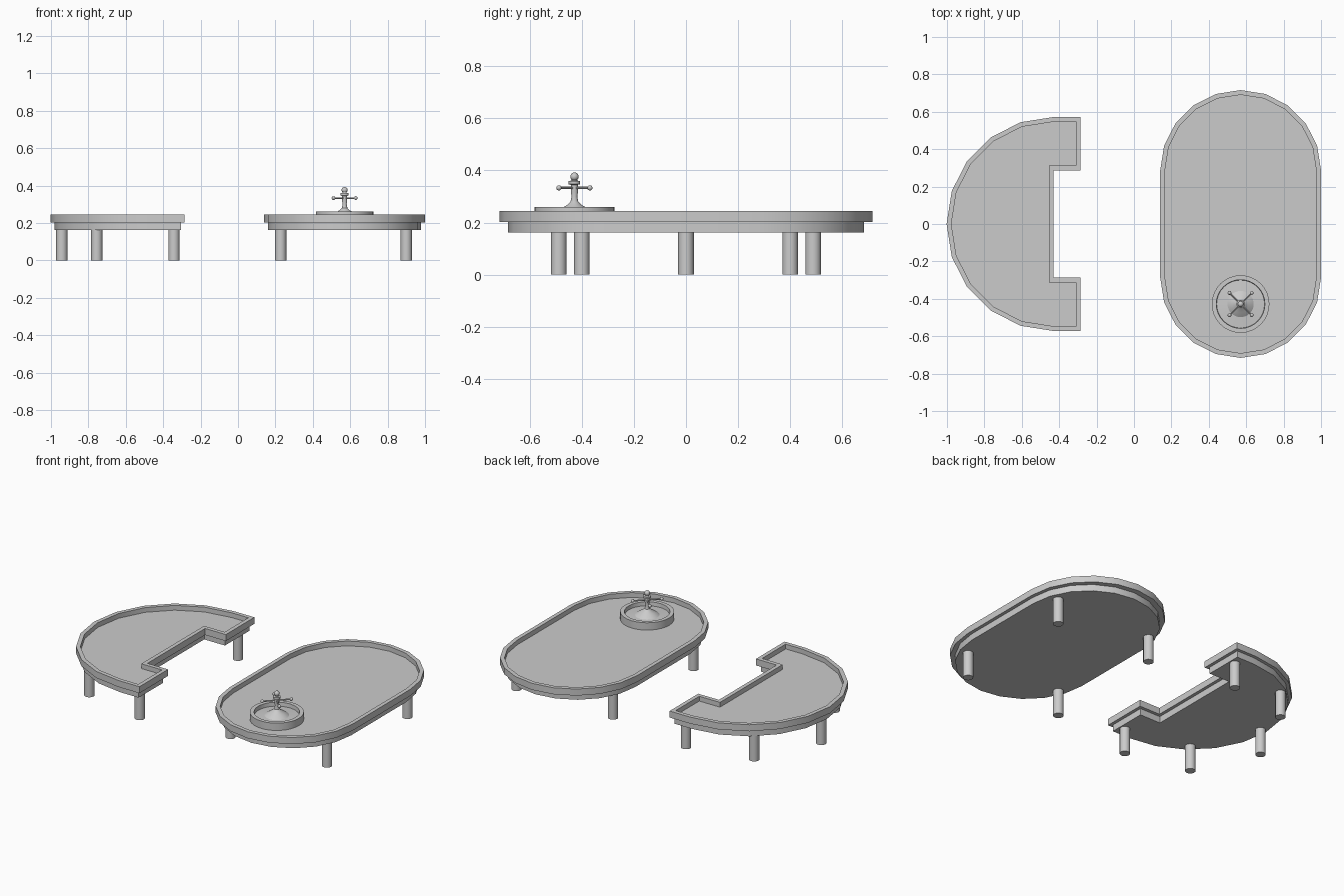
import bpy, bmesh
from math import sin, cos, pi, radians
from mathutils import Matrix, Vector

if "Cube" in bpy.data.objects:
    bpy.data.objects.remove(bpy.data.objects["Cube"])

grey = bpy.data.materials.new("plain grey")
grey.use_nodes = True
grey.diffuse_color = (0.6, 0.6, 0.6, 1)
grey.node_tree.nodes["Principled BSDF"].inputs["Base Color"].default_value = (0.6, 0.6, 0.6, 1)


def finish(bm, name, location=(0, 0, 0)):
    bmesh.ops.recalc_face_normals(bm, faces=bm.faces)
    mesh = bpy.data.meshes.new(name)
    bm.to_mesh(mesh)
    bm.free()
    mesh.materials.append(grey)
    obj = bpy.data.objects.new(name, mesh)
    obj.location = location
    bpy.context.collection.objects.link(obj)
    bpy.ops.object.select_all(action='DESELECT')
    obj.select_set(True)
    bpy.context.view_layer.objects.active = obj
    bpy.ops.object.shade_smooth_by_angle(angle=radians(30))
    return obj


def slab(name, outline, bottom, top, rim=0, depth=0):
    """Extruded outline, optionally with a raised rim around a sunken floor."""
    bm = bmesh.new()
    base = bm.faces.new([bm.verts.new((x, y, bottom)) for x, y in outline])
    base.normal_update()
    lid = bmesh.ops.extrude_face_region(bm, geom=[base], use_keep_orig=True)["geom"]
    bmesh.ops.translate(bm, vec=(0, 0, top - bottom),
                        verts=[g for g in lid if isinstance(g, bmesh.types.BMVert)])
    bmesh.ops.recalc_face_normals(bm, faces=bm.faces)
    if rim:
        lid = [g for g in lid if isinstance(g, bmesh.types.BMFace)]
        bmesh.ops.inset_region(bm, faces=lid, thickness=rim, use_even_offset=True)
        # A second tiny inset keeps the rim flat while the floor drops
        floor = bmesh.ops.extrude_discrete_faces(bm, faces=lid)["faces"]
        bmesh.ops.translate(bm, vec=(0, 0, -depth), verts=floor[0].verts)
    return finish(bm, name)


def rod(name, start, end, radius, sides=16):
    start, end = Vector(start), Vector(end)
    axis = end - start
    bm = bmesh.new()
    turn = axis.to_track_quat('Z', 'Y').to_matrix().to_4x4()
    bmesh.ops.create_cone(bm, cap_ends=True, segments=sides, radius1=radius, radius2=radius,
                          depth=axis.length, matrix=Matrix.Translation((start + end) / 2) @ turn)
    return finish(bm, name)


def ball(name, centre, radius):
    bm = bmesh.new()
    bmesh.ops.create_uvsphere(bm, u_segments=16, v_segments=10, radius=radius)
    return finish(bm, name, centre)


def lathe(name, profile, location, steps=32):
    bm = bmesh.new()
    verts = [bm.verts.new((r, 0, z)) for r, z in profile]
    edges = [bm.edges.new(pair) for pair in zip(verts, verts[1:])]
    bmesh.ops.spin(bm, geom=verts + edges, cent=(0, 0, 0), axis=(0, 0, 1),
                   angle=2 * pi, steps=steps)
    bmesh.ops.remove_doubles(bm, verts=bm.verts, dist=0.0005)
    return finish(bm, name, location)


def arc(cx, cy, r, first, last):
    step = 18
    return [(cx + r * cos(radians(a)), cy + r * sin(radians(a)))
            for a in range(first, last + 1, step)]


def oval_outline(r, half_straight):
    return arc(0.57, half_straight, r, 0, 180) + arc(0.57, -half_straight, r, 180, 360)


def half_round_outline(shrink):
    front, notch, side = -0.286 - shrink, -0.43 - shrink, 0.287 + shrink
    r = 0.572 - shrink
    return arc(-0.43, 0, r, 90, 270) + [(front, -r), (front, -side), (notch, -side),
                                       (notch, side), (front, side), (front, r)]


# Table tops with raised rims, and the aprons below them
RIM, RECESS = 0.025, 0.03
slab("oval_table_top", oval_outline(0.43, 0.286), 0.203, 0.244, RIM, RECESS)
slab("oval_table_apron", oval_outline(0.409, 0.273), 0.162, 0.203)
slab("dealer_table_top", half_round_outline(0), 0.203, 0.244, RIM, RECESS)
slab("dealer_table_apron", half_round_outline(0.02), 0.162, 0.203)

# Legs
for side in (-1, 1):
    for part, x, y in (("oval_inner_leg", 0.228, 0.4), ("oval_outer_leg", 0.9, 0.4),
                       ("dealer_front_leg", -0.342, 0.488), ("dealer_side_leg", -0.755, 0.4)):
        rod(part, (x, side * y, 0), (x, side * y, 0.165), 0.03)
rod("dealer_back_leg", (-0.942, 0, 0), (-0.942, 0, 0.165), 0.03)

# Wheel bowl with its central cone and spindle
WX, WY = 0.57, -0.428
lathe("wheel_bowl", [(0.154, 0.212), (0.154, 0.26), (0.13, 0.26), (0.128, 0.236),
                     (0.07, 0.24), (0.045, 0.258), (0.027, 0.268), (0.015, 0.28),
                     (0.011, 0.3), (0.014, 0.32), (0.014, 0.345), (0.022, 0.347),
                     (0.022, 0.359), (0.011, 0.361), (0.011, 0.37), (0, 0.37)], (WX, WY, 0))
ball("spindle_knob", (WX, WY, 0.376), 0.016)

# Crossed handle arms with ball ends
for i in range(4):
    a = pi / 4 + i * pi / 2
    tip = (WX + 0.084 * cos(a), WY + 0.084 * sin(a), 0.333)
    rod("handle_arm", (WX, WY, 0.333), tip, 0.0045, 10)
    ball("handle_ball", tip, 0.01)
